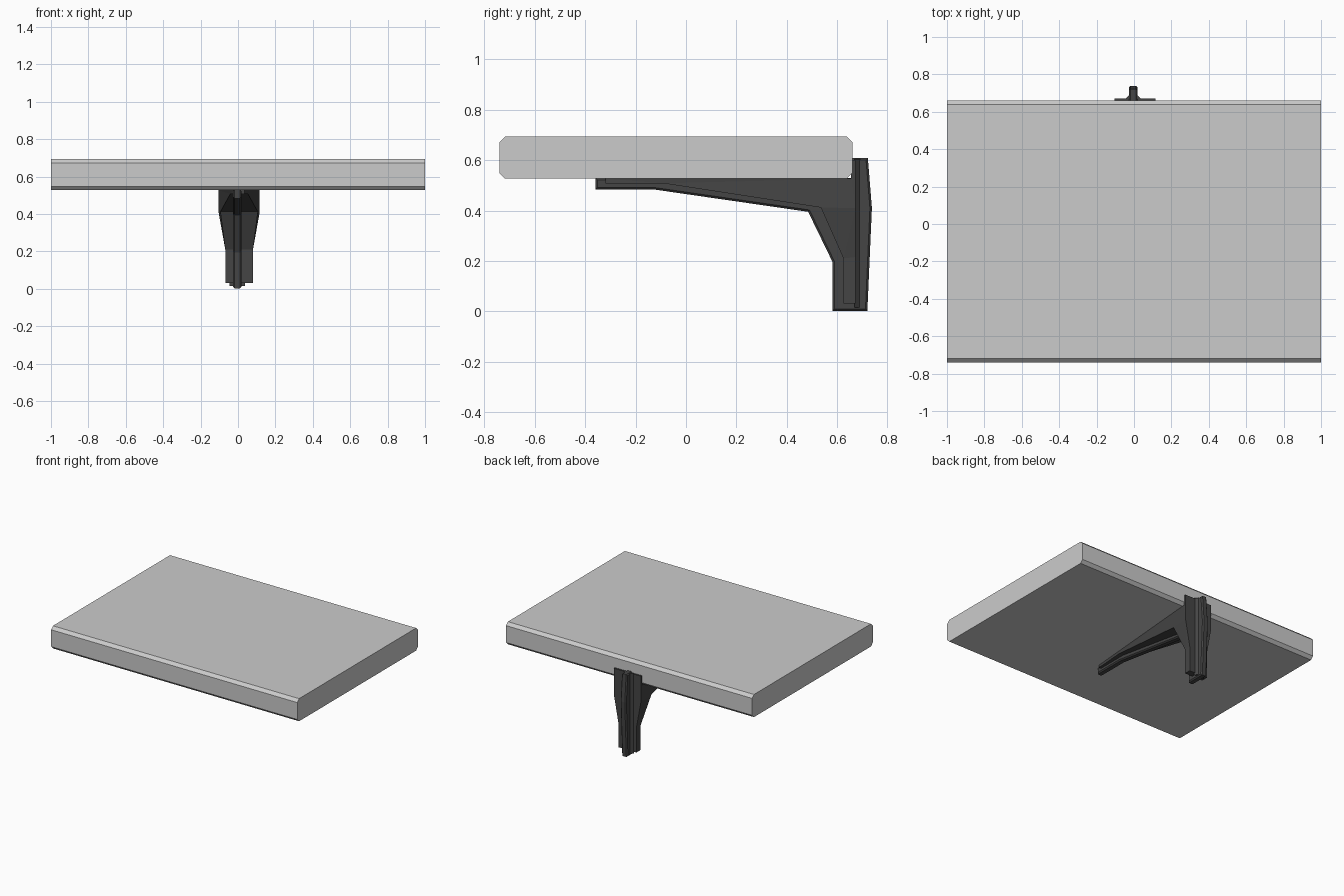
import bpy, bmesh

if "Cube" in bpy.data.objects:
    bpy.data.objects.remove(bpy.data.objects["Cube"])

dark = bpy.data.materials.new("dark_metal")
dark.diffuse_color = (0.06, 0.06, 0.06, 1)
dark.use_nodes = True
dark.node_tree.nodes["Principled BSDF"].inputs["Base Color"].default_value = dark.diffuse_color


def side_profile(name, pts, cx=0.0, mat=None, bevel=0.0):
    """Solid from a closed (y, z, half width) side outline, mirrored about x = cx."""
    bm = bmesh.new()
    right = [bm.verts.new((cx + w, y, z)) for y, z, w in pts]
    left = [bm.verts.new((cx - w, y, z)) for y, z, w in pts]
    n = len(pts)
    caps = [bm.faces.new(right), bm.faces.new(left[::-1])]
    for i in range(n):
        j = (i + 1) % n
        bm.faces.new((right[i], left[i], left[j], right[j]))
    bmesh.ops.recalc_face_normals(bm, faces=bm.faces)
    if bevel:
        rim = list({e for f in caps for e in f.edges})
        bmesh.ops.bevel(bm, geom=rim, offset=bevel, segments=1, affect='EDGES', profile=0.5)
    else:
        bmesh.ops.triangulate(bm, faces=caps)
    me = bpy.data.meshes.new(name)
    bm.to_mesh(me)
    bm.free()
    ob = bpy.data.objects.new(name, me)
    bpy.context.collection.objects.link(ob)
    if mat:
        me.materials.append(mat)
    return ob


# Shelf board, long edges chamfered
y0, y1, z0, z1, c = -0.74, 0.66, 0.527, 0.693, 0.021
side_profile("shelf_board", [(y, z, 1.0) for y, z in (
    (y0 + c, z0), (y1 - c, z0), (y1, z0 + c), (y1, z1 - c),
    (y1 - c, z1), (y0 + c, z1), (y0, z1 - c), (y0, z0 + c))])

# Tapered bracket body: wedge arm running into the wall stem
side_profile("bracket_body", [
    (-0.32, 0.527, 0.03), (-0.32, 0.508, 0.03), (-0.09, 0.508, 0.047),
    (0.535, 0.412, 0.10), (0.625, 0.21, 0.074), (0.625, 0.03, 0.074),
    (0.672, 0.03, 0.074), (0.672, 0.215, 0.074), (0.672, 0.41, 0.11),
    (0.672, 0.60, 0.11), (0.655, 0.60, 0.11), (0.655, 0.527, 0.11)],
    cx=0.006, mat=dark)

# Central rib following the whole bracket
side_profile("bracket_rib", [(y, z, 0.023) for y, z in (
    (-0.36, 0.53), (-0.36, 0.484), (-0.13, 0.484), (0.485, 0.395), (0.582, 0.195),
    (0.582, 0.002), (0.72, 0.002), (0.738, 0.41), (0.722, 0.608),
    (0.655, 0.608), (0.655, 0.53))],
    cx=-0.004, mat=dark, bevel=0.008)

# Flared foot where the rib meets the back of the stem
bm = bmesh.new()
rows = [[bm.verts.new((-0.004 + x, y, z)) for x, y in (
    (-0.042, 0.668), (-0.02, 0.692), (0.02, 0.692), (0.042, 0.668))] for z in (0.015, 0.605)]
bm.faces.new(rows[0])
bm.faces.new(rows[1][::-1])
for i in range(4):
    j = (i + 1) % 4
    bm.faces.new((rows[0][i], rows[0][j], rows[1][j], rows[1][i]))
bmesh.ops.recalc_face_normals(bm, faces=bm.faces)
me = bpy.data.meshes.new("rib_foot")
bm.to_mesh(me)
bm.free()
me.materials.append(dark)
bpy.context.collection.objects.link(bpy.data.objects.new("rib_foot", me))
